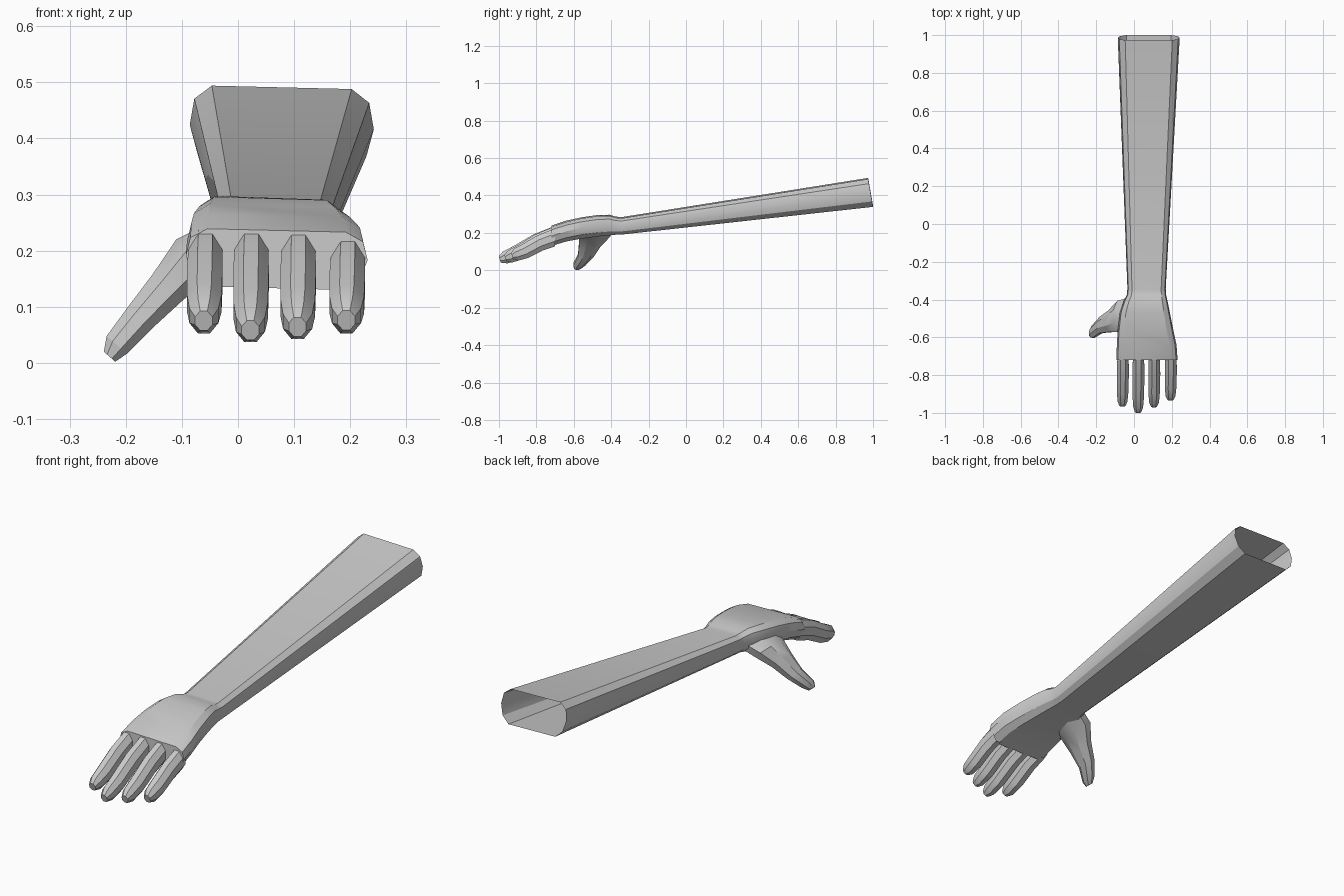
import bpy, bmesh, math
from mathutils import Vector

grey = bpy.data.materials.new("plain grey")
grey.diffuse_color = (0.6, 0.6, 0.6, 1)

# cross-sections as (side, up) factors
ARM = [(-0.76, 1), (0.76, 1), (0.95, 0.68), (1, 0.05), (0.92, -0.6), (0.72, -1),
       (-0.72, -1), (-0.92, -0.6), (-1, 0.05), (-0.95, 0.68)]
ROUND = [(math.cos(a) * 1.04, math.sin(a) * 1.04)
         for a in (math.radians(22.5 + 45 * i) for i in range(8))]


def loft(name, shape, sections):
    """Skin through (centre, side vector, up vector); cap only the last ring."""
    bm = bmesh.new()
    rings = []
    for c, side, up in sections:
        c, side, up = Vector(c), Vector(side), Vector(up)
        rings.append([bm.verts.new(c + side * u + up * v) for u, v in shape])
    n = len(shape)
    for a, b in zip(rings, rings[1:]):
        for i in range(n):
            j = (i + 1) % n
            bm.faces.new((a[i], a[j], b[j], b[i]))
    bm.faces.new(rings[-1])
    bmesh.ops.recalc_face_normals(bm, faces=bm.faces)
    mesh = bpy.data.meshes.new(name)
    bm.to_mesh(mesh)
    bm.free()
    mesh.materials.append(grey)
    obj = bpy.data.objects.new(name, mesh)
    bpy.context.collection.objects.link(obj)
    bpy.ops.object.select_all(action='DESELECT')
    obj.select_set(True)
    bpy.context.view_layer.objects.active = obj
    bpy.ops.object.shade_smooth_by_angle(angle=math.radians(30))
    return obj


# forearm, wrist and palm: y, left x, right x, top z, bottom z, lean of the ring
body = [
    (0.987, -0.086, 0.242, 0.491, 0.342, -0.013),
    (-0.34, -0.035, 0.168, 0.281, 0.195, -0.006),
    (-0.375, -0.038, 0.170, 0.284, 0.193, 0),
    (-0.41, -0.055, 0.178, 0.294, 0.190, 0),
    (-0.47, -0.075, 0.190, 0.293, 0.184, 0),
    (-0.56, -0.086, 0.208, 0.280, 0.172, 0),
    (-0.64, -0.091, 0.225, 0.262, 0.157, 0),
    (-0.72, -0.093, 0.231, 0.236, 0.133, 0),
]
loft("forearm_and_palm", ARM, [
    (((l + r) / 2, y, (t + b) / 2), ((r - l) / 2, 0, -0.004), (0, lean, (t - b) / 2))
    for y, l, r, t, b, lean in body])

# fingers: base x, tip x, tip y, base z, tip z
fingers = {
    "index_finger": (-0.058, -0.061, -0.962, 0.190, 0.075),
    "middle_finger": (0.024, 0.022, -0.996, 0.190, 0.058),
    "ring_finger": (0.108, 0.106, -0.966, 0.188, 0.064),
    "little_finger": (0.196, 0.193, -0.930, 0.176, 0.076),
}
# along, drop, half width, half height, lean
steps = [(0, 0, 0.031, 0.050, 0), (0.35, 0.30, 0.033, 0.042, 0.35),
         (0.69, 0.73, 0.032, 0.038, 0.45), (0.90, 0.92, 0.027, 0.033, 0.4),
         (1, 1, 0.016, 0.018, 0.3)]
for name, (xb, xt, yt, zb, zt) in fingers.items():
    loft(name, ROUND, [
        ((xb + (xt - xb) * s, -0.70 + (yt + 0.70) * s, zb + (zt - zb) * d),
         (w, 0, 0), (0, -h * k, h))
        for s, d, w, h, k in steps])

# thumb: centre, half depth along y, half thickness
thumb = [
    ((-0.020, -0.490, 0.220), 0.105, 0.045),
    ((-0.075, -0.490, 0.190), 0.086, 0.048),
    ((-0.125, -0.515, 0.135), 0.060, 0.037),
    ((-0.175, -0.535, 0.080), 0.044, 0.030),
    ((-0.216, -0.570, 0.032), 0.034, 0.025),
    ((-0.229, -0.581, 0.011), 0.018, 0.014),
]
loft("thumb", ROUND, [(c, (0, a, 0), (-0.755 * b, 0, 0.655 * b)) for c, a, b in thumb])
